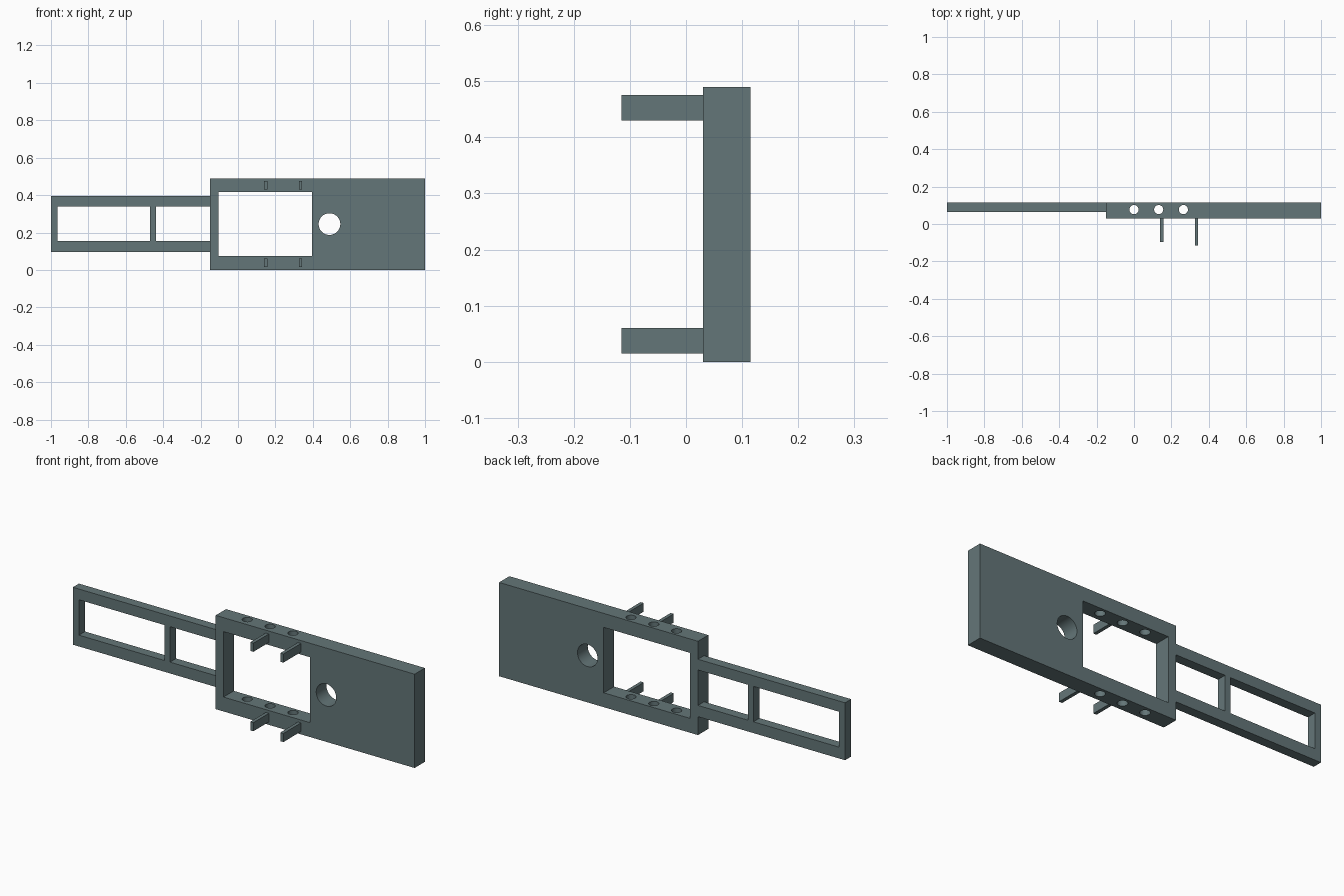
import bpy
import math

if "Cube" in bpy.data.objects:
    bpy.data.objects.remove(bpy.data.objects["Cube"])

mat = bpy.data.materials.new("slate grey")
mat.diffuse_color = (0.127, 0.181, 0.188, 1)
mat.use_nodes = True
mat.node_tree.nodes["Principled BSDF"].inputs["Base Color"].default_value = mat.diffuse_color


def box(name, x, y, z):
    """Box from (min, max) ranges."""
    bpy.ops.mesh.primitive_cube_add(size=1, location=[sum(r) / 2 for r in (x, y, z)])
    ob = bpy.context.object
    ob.name = name
    ob.scale = [r[1] - r[0] for r in (x, y, z)]
    bpy.ops.object.transform_apply(location=False, rotation=False, scale=True)
    ob.data.materials.append(mat)
    return ob


def rod(name, loc, radius, depth, rot=(0, 0, 0)):
    bpy.ops.mesh.primitive_cylinder_add(vertices=48, radius=radius, depth=depth,
                                        location=loc, rotation=rot)
    ob = bpy.context.object
    ob.name = name
    ob.data.materials.append(mat)
    return ob


def cut(target, cutters):
    """Subtract the cutters from the target, then remove them."""
    bpy.ops.object.select_all(action='DESELECT')
    target.select_set(True)
    bpy.context.view_layer.objects.active = target
    for c in cutters:
        c.hide_render = True
        m = target.modifiers.new("cut", 'BOOLEAN')
        m.operation = 'DIFFERENCE'
        m.solver = 'EXACT'
        m.object = c
        bpy.ops.object.modifier_apply(modifier=m.name)
    for c in cutters:
        bpy.data.objects.remove(c)
    bpy.ops.object.shade_smooth_by_angle(angle=math.radians(30))


# Main plate with window, round hole and screw holes through both rails
plate = box("main_plate", (-0.15, 1.0), (0.03, 0.115), (0, 0.49))
cutters = [
    box("window_cutter", (-0.105, 0.395), (-0.1, 0.3), (0.075, 0.417)),
    rod("round_hole_cutter", (0.489, 0.07, 0.245), 0.058, 0.4, (math.pi / 2, 0, 0)),
]
for x in (0.0, 0.132, 0.264):
    cutters.append(rod("screw_hole_cutter", (x, 0.077, 0.245), 0.0245, 0.8))
cut(plate, cutters)

# Thin open arm with a cross bar, flush with the back of the plate
arm = box("arm_frame", (-1.0, -0.15), (0.065, 0.115), (0.096, 0.396))
cut(arm, [
    box("arm_window_cutter", (-0.965, -0.47), (-0.1, 0.3), (0.155, 0.34)),
    box("arm_window_cutter", (-0.438, -0.1), (-0.1, 0.3), (0.155, 0.34)),
])

# Four clip tabs on the front, the inner pair slightly shorter
for x, y0 in ((0.148, -0.097), (0.334, -0.115)):
    for z, side in ((0.0375, "lower"), (0.4525, "upper")):
        box(side + "_tab", (x - 0.009, x + 0.009), (y0, 0.03), (z - 0.0225, z + 0.0225))
